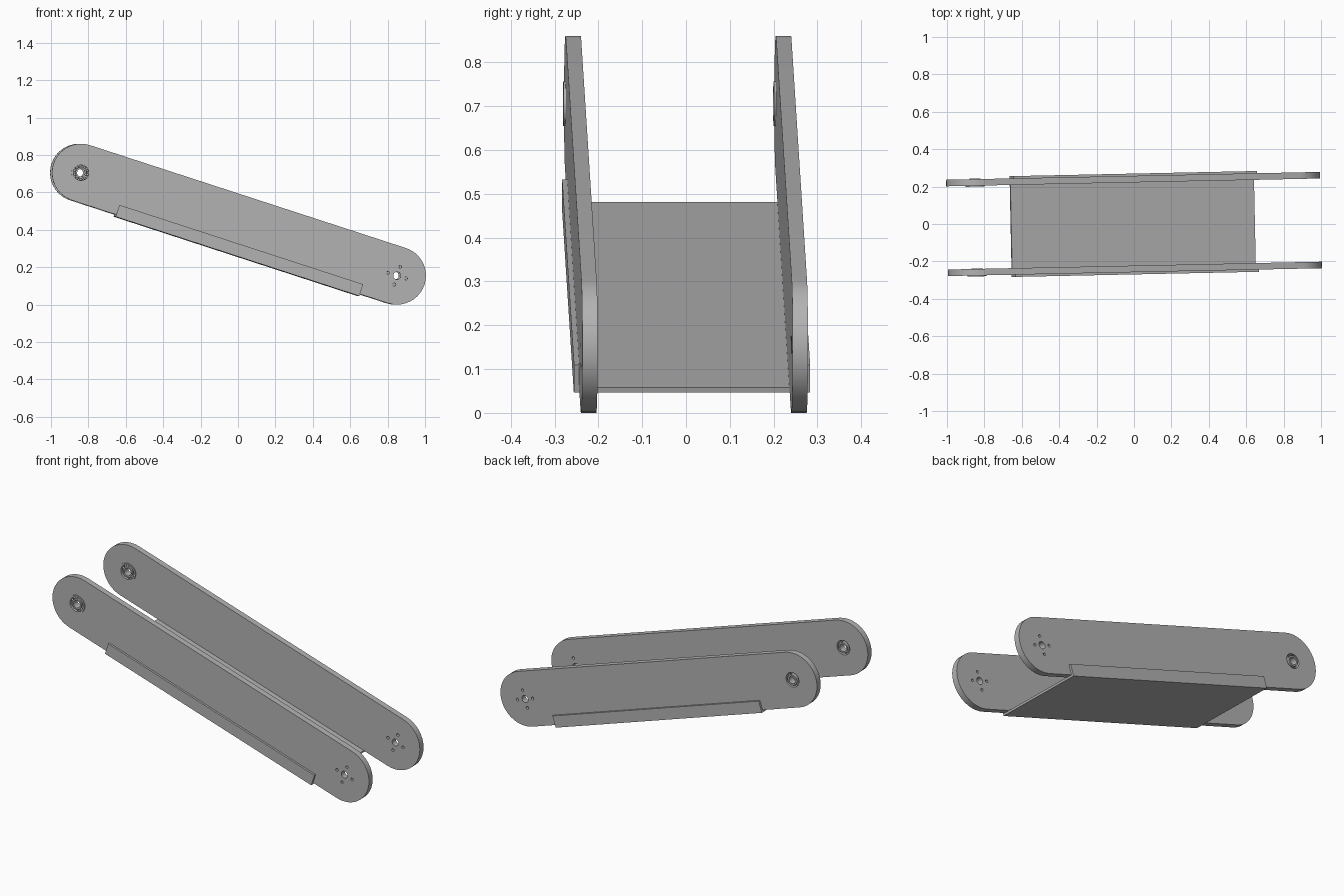
import bpy, bmesh
from math import pi, sin, cos, radians
from mathutils import Matrix, Vector

if "Cube" in bpy.data.objects:
    bpy.data.objects.remove(bpy.data.objects["Cube"])

HALF = 0.8885       # half distance between the two pivot centres
RADIUS = 0.155      # rounded end radius
THICK = 0.035       # side plate thickness
SIDE_Y = 0.24       # side plate centre offset
POSE = (Matrix.Translation((0, 0, 0.43)) @ Matrix.Rotation(radians(1.2), 4, 'Z')
        @ Matrix.Rotation(radians(18.03), 4, 'Y'))
UPRIGHT = Matrix.Rotation(pi / 2, 4, 'X')

steel = bpy.data.materials.new("steel grey")
steel.use_nodes = True
GREY = (0.45, 0.45, 0.45, 1)
steel.diffuse_color = GREY
steel.node_tree.nodes["Principled BSDF"].inputs["Base Color"].default_value = GREY


def finish(obj, matrix):
    obj.data.materials.clear()
    obj.data.materials.append(steel)
    obj.matrix_world = matrix
    bpy.ops.object.select_all(action='DESELECT')
    obj.select_set(True)
    bpy.context.view_layer.objects.active = obj
    bpy.ops.object.shade_smooth_by_angle(angle=radians(35))


def arc(cx, cy, r, start, end, n):
    return [(cx + r * cos(start + (end - start) * i / n),
             cy + r * sin(start + (end - start) * i / n)) for i in range(n + 1)]


def circle(cx, cy, r, n=24):
    return arc(cx, cy, r, 0, 2 * pi, n)[:-1]


def flat_part(name, loops, thickness, matrix):
    """Fill an outline with holes and extrude it."""
    curve = bpy.data.curves.new(name, 'CURVE')
    curve.dimensions = '2D'
    curve.fill_mode = 'BOTH'
    curve.extrude = thickness / 2
    for loop in loops:
        spline = curve.splines.new('POLY')
        spline.points.add(len(loop) - 1)
        for point, (x, y) in zip(spline.points, loop):
            point.co = (x, y, 0, 1)
        spline.use_cyclic_u = True
    temp = bpy.data.objects.new(name, curve)
    bpy.context.collection.objects.link(temp)
    bpy.context.view_layer.update()
    mesh = bpy.data.meshes.new_from_object(
        temp.evaluated_get(bpy.context.evaluated_depsgraph_get()))
    bpy.data.objects.remove(temp)
    bm = bmesh.new()
    bm.from_mesh(mesh)
    bmesh.ops.remove_doubles(bm, verts=bm.verts, dist=1e-5)
    bmesh.ops.recalc_face_normals(bm, faces=bm.faces)
    bm.to_mesh(mesh)
    bm.free()
    obj = bpy.data.objects.new(name, mesh)
    bpy.context.collection.objects.link(obj)
    finish(obj, matrix)


def mesh_part(name, bm, matrix):
    mesh = bpy.data.meshes.new(name)
    bmesh.ops.recalc_face_normals(bm, faces=bm.faces)
    bm.to_mesh(mesh)
    bm.free()
    obj = bpy.data.objects.new(name, mesh)
    bpy.context.collection.objects.link(obj)
    finish(obj, matrix)


# Side plates with a bearing seat at one end and a bolt pattern at the other
outline = (arc(HALF, 0, RADIUS, -pi / 2, pi / 2, 20)
           + arc(-HALF, 0, RADIUS, pi / 2, 3 * pi / 2, 20))
holes = [circle(-HALF, 0, 0.046, 32), circle(HALF, 0, 0.02)]
holes += [circle(HALF + 0.05 * cos(k * pi / 2), 0.05 * sin(k * pi / 2), 0.008, 12)
          for k in range(4)]

for side, y in (("front", -SIDE_Y), ("back", SIDE_Y)):
    place = POSE @ Matrix.Translation((0, y, 0)) @ UPRIGHT
    flat_part(side + "_side_plate", [outline] + holes, THICK, place)

    # Ball bearing: flange, two races and a ring of balls
    seat = place @ Matrix.Translation((-HALF, 0, 0))
    flat_part(side + "_bearing_flange", [circle(0, 0, 0.051, 32), circle(0, 0, 0.041, 32)],
              0.005, seat @ Matrix.Translation((0, 0, THICK / 2 + 0.0025)))
    flat_part(side + "_bearing_outer_race", [circle(0, 0, 0.046, 32), circle(0, 0, 0.041, 32)],
              THICK, seat)
    flat_part(side + "_bearing_inner_race", [circle(0, 0, 0.03, 32), circle(0, 0, 0.021, 32)],
              THICK + 0.006, seat)
    bm = bmesh.new()
    for x, z in circle(0, 0, 0.0355, 10):
        bmesh.ops.create_uvsphere(bm, u_segments=12, v_segments=8, radius=0.0075,
                                  matrix=Matrix.Translation((x, z, 0.006)))
    mesh_part(side + "_bearing_balls", bm, seat)

# Folded tray that wraps under both side plates
outer, wall = SIDE_Y + THICK / 2 + 0.012, 0.012
low, floor, lip = -0.166, -0.154, -0.1
half_profile = [(outer, low), (outer, lip), (outer - wall, lip), (outer - wall, floor)]
profile = half_profile + [(-y, z) for y, z in reversed(half_profile)]
bm = bmesh.new()
face = bm.faces.new([bm.verts.new((-0.64, y, z)) for y, z in profile])
grown = bmesh.ops.extrude_face_region(bm, geom=[face])["geom"]
bmesh.ops.translate(bm, vec=Vector((1.37, 0, 0)),
                    verts=[g for g in grown if isinstance(g, bmesh.types.BMVert)])
mesh_part("bottom_tray", bm, POSE)
